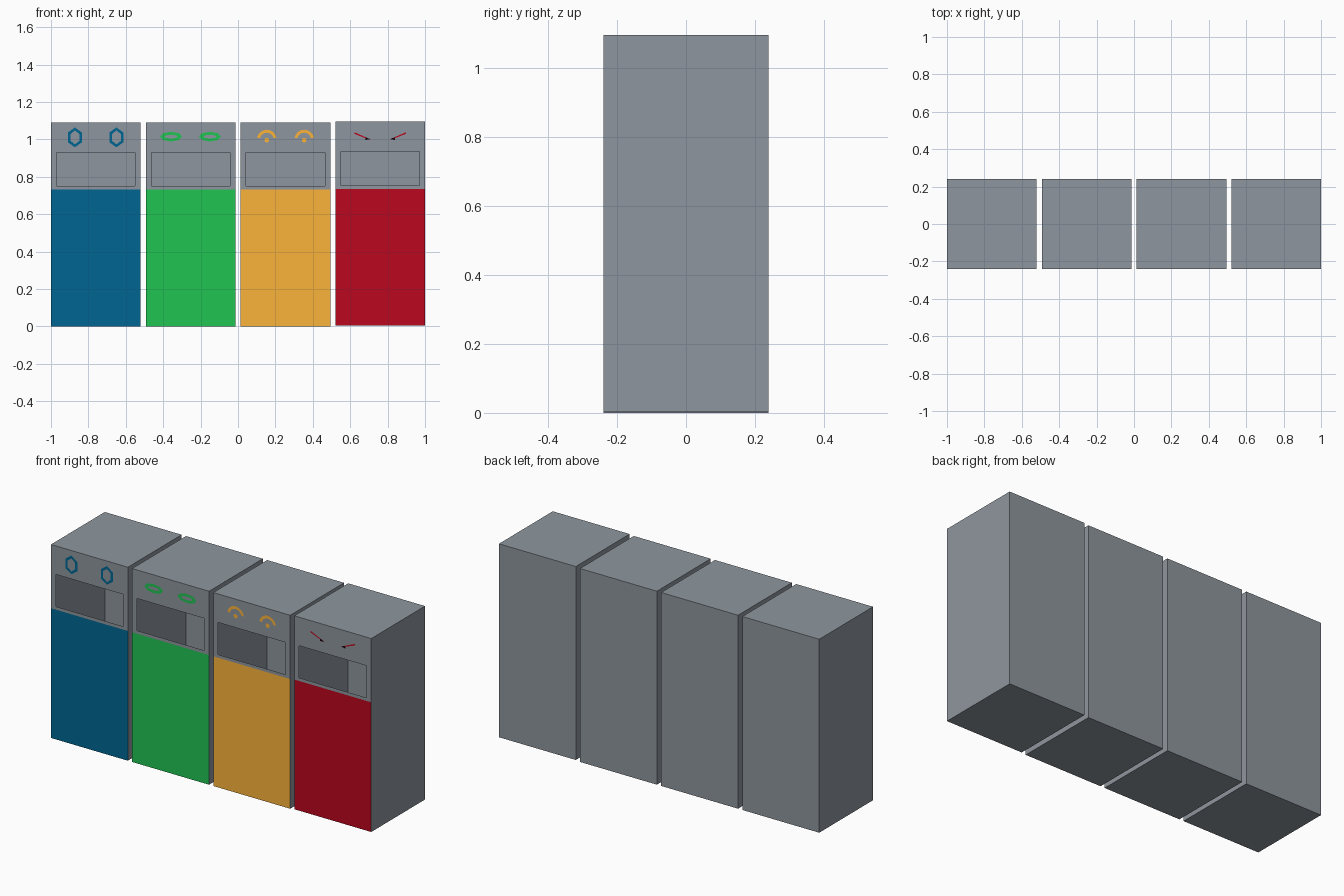
import bpy
import bmesh
from math import sin, cos, radians

if "Cube" in bpy.data.objects:
    bpy.data.objects.remove(bpy.data.objects["Cube"])

W, D, H = 0.48, 0.48, 1.092          # bin size
PANEL_H = 0.732                      # top of the coloured door
SLOT = (0.21, 0.75, 0.931)           # half width, bottom, top of the opening
FRONT = -D / 2
DECAL_Y = FRONT - 0.001              # symbols float just in front


def material(name, rgb):
    m = bpy.data.materials.new(name)
    m.diffuse_color = (*rgb, 1)
    m.use_nodes = True
    m.node_tree.nodes["Principled BSDF"].inputs["Base Color"].default_value = m.diffuse_color
    return m


def mesh_object(name, verts, faces, mat, location=(0, 0, 0)):
    me = bpy.data.meshes.new(name)
    me.from_pydata(verts, [], faces)
    me.materials.append(mat)
    ob = bpy.data.objects.new(name, me)
    ob.location = location
    bpy.context.collection.objects.link(ob)
    return ob


def bin_shell(name, loc, mat):
    """Hollow thin-walled box; front has a slot, and a gap for the door."""
    bm = bmesh.new()
    bmesh.ops.create_cube(bm, size=1)
    for v in bm.verts:
        v.co = (v.co.x * W, v.co.y * D, (v.co.z + 0.5) * H)
    bm.normal_update()
    front = [f for f in bm.faces if f.normal.y < -0.9]
    bmesh.ops.delete(bm, geom=front, context='FACES_ONLY')
    # front fascia framing the slot
    hw, z0, z1 = SLOT
    outer = [(-W / 2, PANEL_H), (W / 2, PANEL_H), (W / 2, H), (-W / 2, H)]
    inner = [(-hw, z0), (hw, z0), (hw, z1), (-hw, z1)]
    o = [bm.verts.new((x, FRONT, z)) for x, z in outer]
    i = [bm.verts.new((x, FRONT, z)) for x, z in inner]
    for k in range(4):
        n = (k + 1) % 4
        bm.faces.new((o[k], o[n], i[n], i[k]))
    bmesh.ops.remove_doubles(bm, verts=bm.verts, dist=1e-5)
    me = bpy.data.meshes.new(name)
    bm.to_mesh(me)
    bm.free()
    me.materials.append(mat)
    ob = bpy.data.objects.new(name, me)
    ob.location = loc
    bpy.context.collection.objects.link(ob)


def door(name, loc, mat):
    x = W / 2
    mesh_object(name, [(-x, FRONT, 0), (x, FRONT, 0), (x, FRONT, PANEL_H), (-x, FRONT, PANEL_H)],
                [(0, 1, 2, 3)], mat, loc)


def band(name, x, z, outer, inner, mat, n, a0=0, a1=360):
    """Flat elliptical band facing the front, from angle a0 to a1."""
    verts, faces = [], []
    for k in range(n + 1):
        a = radians(a0 + (a1 - a0) * k / n)
        for rx, rz in (outer, inner):
            verts.append((rx * cos(a), 0, rz * sin(a)))
    for k in range(n):
        faces.append((2 * k, 2 * k + 2, 2 * k + 3, 2 * k + 1))
    mesh_object(name, verts, faces, mat, (x, DECAL_Y, z))


def polygon(name, pts, mat, x, z, side=1, y=DECAL_Y):
    pts = [(side * px, 0, pz) for px, pz in pts]
    order = list(range(len(pts)))
    mesh_object(name, pts, [order if side > 0 else order[::-1]], mat, (x, y, z))


grey = material("steel_grey", (0.271, 0.305, 0.342))
blue = material("blue", (0.0, 0.133, 0.287))
green = material("green", (0.014, 0.546, 0.084))
orange = material("orange", (0.97, 0.456, 0.042))
red = material("red", (0.491, 0.002, 0.013))
black = material("black", (0.01, 0.001, 0.002))

# four bins in a row, the last sitting slightly higher
for label, mat, x, z in (("blue", blue, -0.76, 0), ("green", green, -0.253, 0),
                         ("orange", orange, 0.254, 0), ("red", red, 0.76, 0.004)):
    bin_shell(label + "_bin_shell", (x, 0, z), grey)
    door(label + "_bin_door", (x, 0, z), mat)

# eye symbols, a left and right one per bin
for side, tag in ((-1, "left"), (1, "right")):
    # round eyes
    band(f"round_eye_{tag}", -0.761 + side * 0.111, 1.011,
         (0.043, 0.053), (0.027, 0.037), blue, 6, 90, 450)
    # narrow eyes
    band(f"narrow_eye_{tag}", -0.254 + side * 0.104, 1.015,
         (0.059, 0.026), (0.036, 0.010), green, 8)
    # arched brow over a dot
    x = 0.254 + side * 0.1
    band(f"arched_brow_{tag}", x, 1.002, (0.052, 0.050), (0.036, 0.034), orange, 8, 8, 172)
    dot = [(0.013 * cos(radians(45 * k)), 0.013 * sin(radians(45 * k))) for k in range(8)]
    polygon(f"eye_dot_{tag}", dot, orange, x, 0.996)
    # slanted brow with a dark pupil, mirrored about the bin centre
    polygon(f"slanted_brow_{tag}",
            [(0.050, 1.000), (0.062, 1.000), (0.138, 1.030), (0.138, 1.039)], red, 0.76, 0, side)
    polygon(f"pupil_{tag}",
            [(0.053, 1.002), (0.080, 0.996), (0.078, 1.012)], black, 0.76, 0, side, DECAL_Y - 0.0005)
